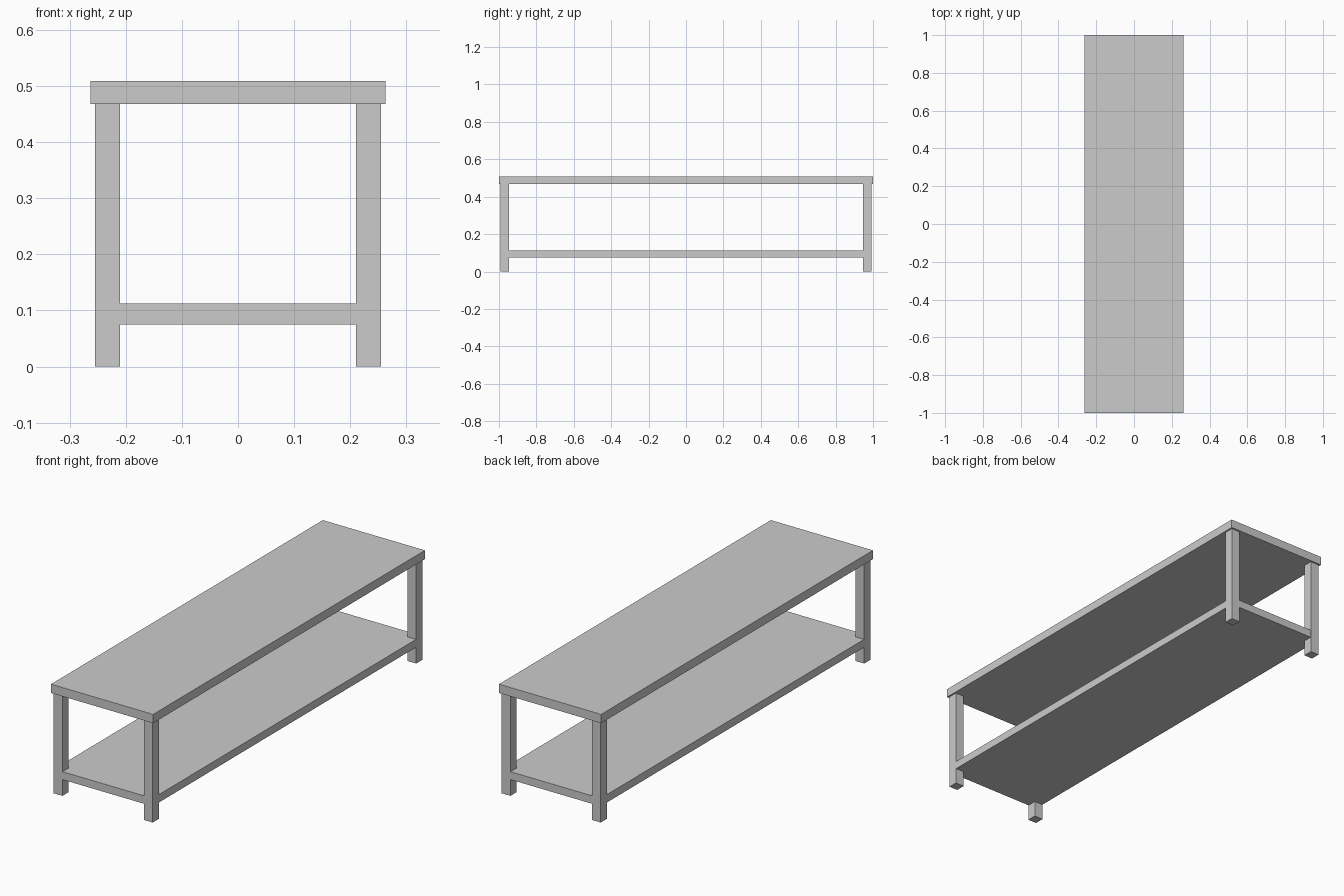
import bpy

if "Cube" in bpy.data.objects:
    bpy.data.objects.remove(bpy.data.objects["Cube"])

TOP_X, TOP_Y = 0.263, 1.0        # half sizes of the table top
LEG_X, LEG_Y = 0.255, 0.992      # outer faces of the legs
LEG = 0.045                      # leg thickness
INSET = 0.001                    # shelf sits just inside the leg faces


def box(name, x0, x1, y0, y1, z0, z1):
    bpy.ops.mesh.primitive_cube_add(
        size=1, location=((x0 + x1) / 2, (y0 + y1) / 2, (z0 + z1) / 2))
    ob = bpy.context.object
    ob.name = name
    ob.scale = (x1 - x0, y1 - y0, z1 - z0)
    bpy.ops.object.transform_apply(location=True, rotation=False, scale=True)
    return ob


# Slab top and lower shelf
box("table_top", -TOP_X, TOP_X, -TOP_Y, TOP_Y, 0.468, 0.509)
sx, sy = LEG_X - INSET, LEG_Y - INSET
box("lower_shelf", -sx, sx, -sy, sy, 0.075, 0.112)

# One square leg mirrored to all four corners
legs = box("legs", LEG_X - LEG, LEG_X, LEG_Y - LEG, LEG_Y, 0.0, 0.468)
legs.location = (0, 0, 0) if legs.location.length < 1e-6 else legs.location
mirror = legs.modifiers.new("corners", 'MIRROR')
mirror.use_axis = (True, True, False)
mirror.use_mirror_merge = False
